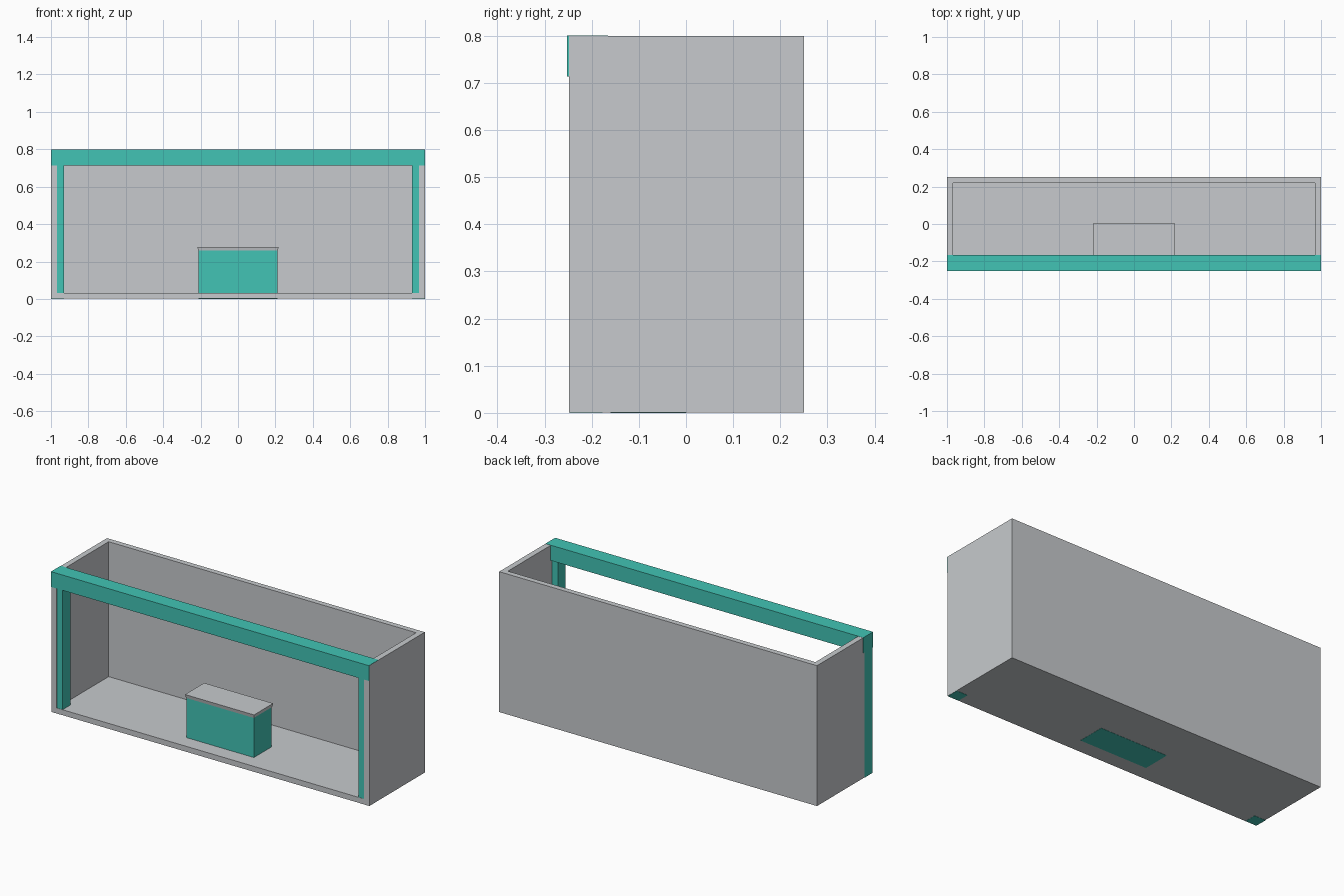
import bpy, bmesh

if "Cube" in bpy.data.objects:
    bpy.data.objects.remove(bpy.data.objects["Cube"])


def material(name, rgb):
    m = bpy.data.materials.new(name)
    m.diffuse_color = (*rgb, 1)
    m.use_nodes = True
    m.node_tree.nodes["Principled BSDF"].inputs["Base Color"].default_value = m.diffuse_color
    return m


GREY = material("light_grey", (0.57, 0.59, 0.61))
TEAL = material("teal", (0.054, 0.55, 0.46))


def box(name, x, y, z, mat, flare=0.0):
    """Box from (min, max) pairs; flare widens its top on every side."""
    bm = bmesh.new()
    bmesh.ops.create_cube(bm, size=1)
    for v in bm.verts:
        grow = flare if v.co.z > 0 else 0
        v.co = [r[0] - grow if c < 0 else r[1] + grow
                for c, r in zip(v.co, (x, y))] + [z[0] if v.co.z < 0 else z[1]]
    me = bpy.data.meshes.new(name)
    bm.to_mesh(me)
    bm.free()
    me.materials.append(mat)
    ob = bpy.data.objects.new(name, me)
    bpy.context.collection.objects.link(ob)
    return ob


# Open-topped, open-fronted shell: cut the room out of a solid block
shell = box("booth_shell", (-0.999, 1), (-0.248, 0.25), (0.001, 0.799), GREY)
cutter = box("room_cutter", (-0.967, 0.967), (-0.5, 0.219), (0.032, 1.0), GREY)
cutter.hide_render = True
mod = shell.modifiers.new("room", 'BOOLEAN')
mod.operation = 'DIFFERENCE'
mod.solver = 'EXACT'
mod.object = cutter
bpy.context.view_layer.objects.active = shell
shell.select_set(True)
bpy.ops.object.modifier_apply(modifier=mod.name)
bpy.data.objects.remove(cutter)

# Corner posts, showing on the left side and underneath
box("left_post", (-1, -0.93), (-0.247, -0.177), (0, 0.72), TEAL)
box("right_post", (0.93, 0.999), (-0.247, -0.177), (0, 0.72), TEAL)

# Header beam across the front
box("header_beam", (-1, 0.9995), (-0.252, -0.165), (0.713, 0.8), TEAL)

# Counter with a slightly flared top
box("counter", (-0.212, 0.212), (-0.16, 0.0), (0, 0.258), TEAL)
box("counter_top", (-0.213, 0.213), (-0.162, 0.002), (0.258, 0.278), GREY, 0.004)
